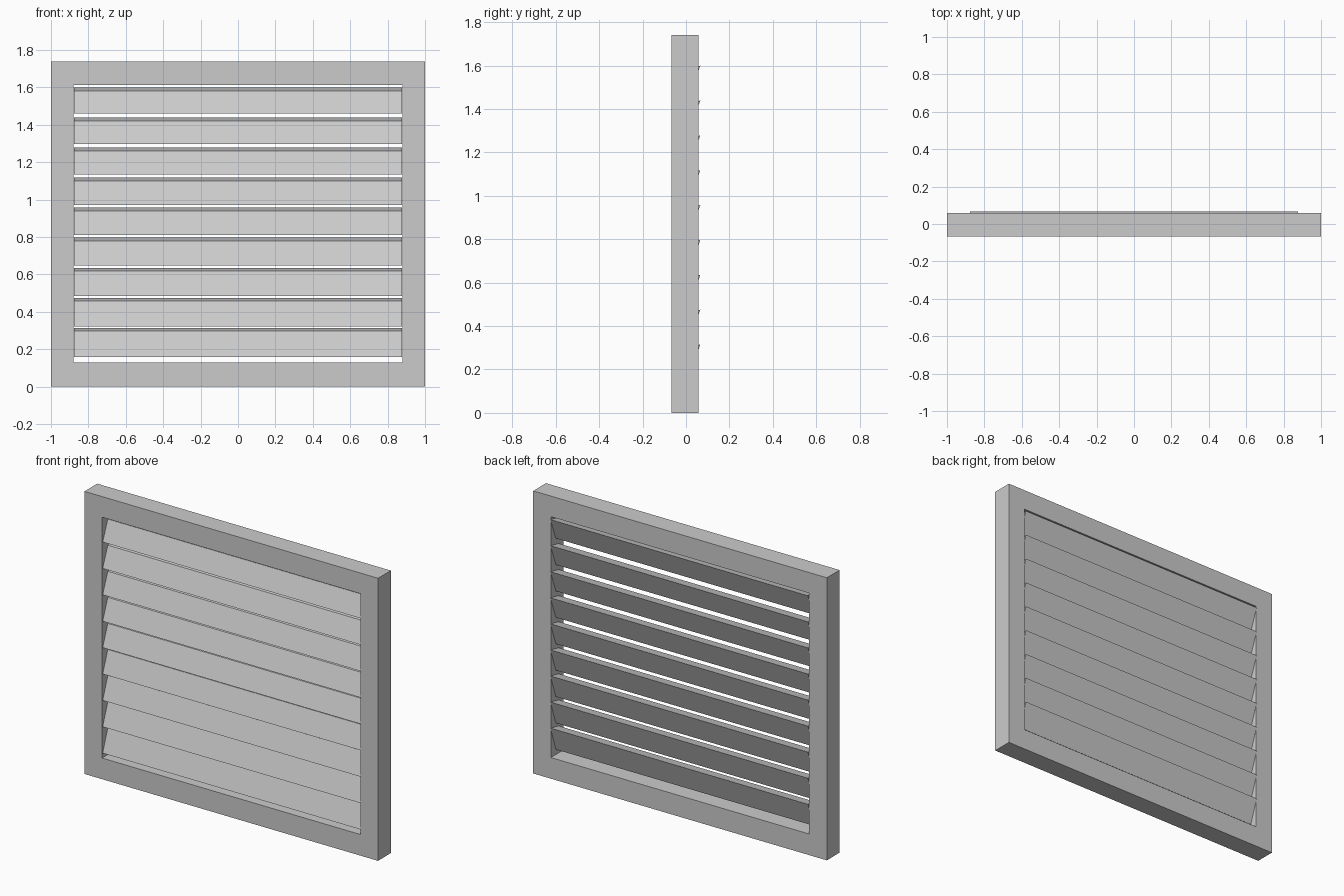
import bpy, bmesh

if "Cube" in bpy.data.objects:
    bpy.data.objects.remove(bpy.data.objects["Cube"])

def prism(name, profile, x0, x1):
    """Extrude a (y, z) profile along x."""
    bm = bmesh.new()
    face = bm.faces.new([bm.verts.new((x0, y, z)) for y, z in profile])
    ext = bmesh.ops.extrude_face_region(bm, geom=[face])
    verts = [g for g in ext["geom"] if isinstance(g, bmesh.types.BMVert)]
    bmesh.ops.translate(bm, verts=verts, vec=(x1 - x0, 0, 0))
    bmesh.ops.recalc_face_normals(bm, faces=bm.faces)
    mesh = bpy.data.meshes.new(name)
    bm.to_mesh(mesh)
    bm.free()
    obj = bpy.data.objects.new(name, mesh)
    bpy.context.collection.objects.link(obj)
    return obj

HALF_W, HEIGHT = 1.0, 1.74
OPEN_W, OPEN_LOW, OPEN_TOP = 0.88, 0.13, 1.613
FRONT, BACK = -0.066, 0.058

# Outer frame: rectangular ring with an open centre
def rect(bm, w, low, top, y):
    return [bm.verts.new((x, y, z)) for x, z in ((-w, low), (w, low), (w, top), (-w, top))]

bm = bmesh.new()
rings = [rect(bm, HALF_W, 0, HEIGHT, FRONT), rect(bm, HALF_W, 0, HEIGHT, BACK),
         rect(bm, OPEN_W, OPEN_LOW, OPEN_TOP, BACK), rect(bm, OPEN_W, OPEN_LOW, OPEN_TOP, FRONT)]
for i in range(4):
    a, b = rings[i], rings[(i + 1) % 4]
    for j in range(4):
        k = (j + 1) % 4
        bm.faces.new((a[j], a[k], b[k], b[j]))
bmesh.ops.recalc_face_normals(bm, faces=bm.faces)
mesh = bpy.data.meshes.new("frame")
bm.to_mesh(mesh)
bm.free()
bpy.context.collection.objects.link(bpy.data.objects.new("frame", mesh))

# Nine thick slats leaning back at the top, slightly shorter towards the top
for i in range(9):
    low = 0.16 + 0.1625 * i
    top = 0.315 + 0.1605 * i
    prism(f"slat_{i + 1}", [(-0.064, low), (-0.014, top - 0.017),
                            (0.066, top), (0.014, low + 0.004)], -0.877, 0.877)
